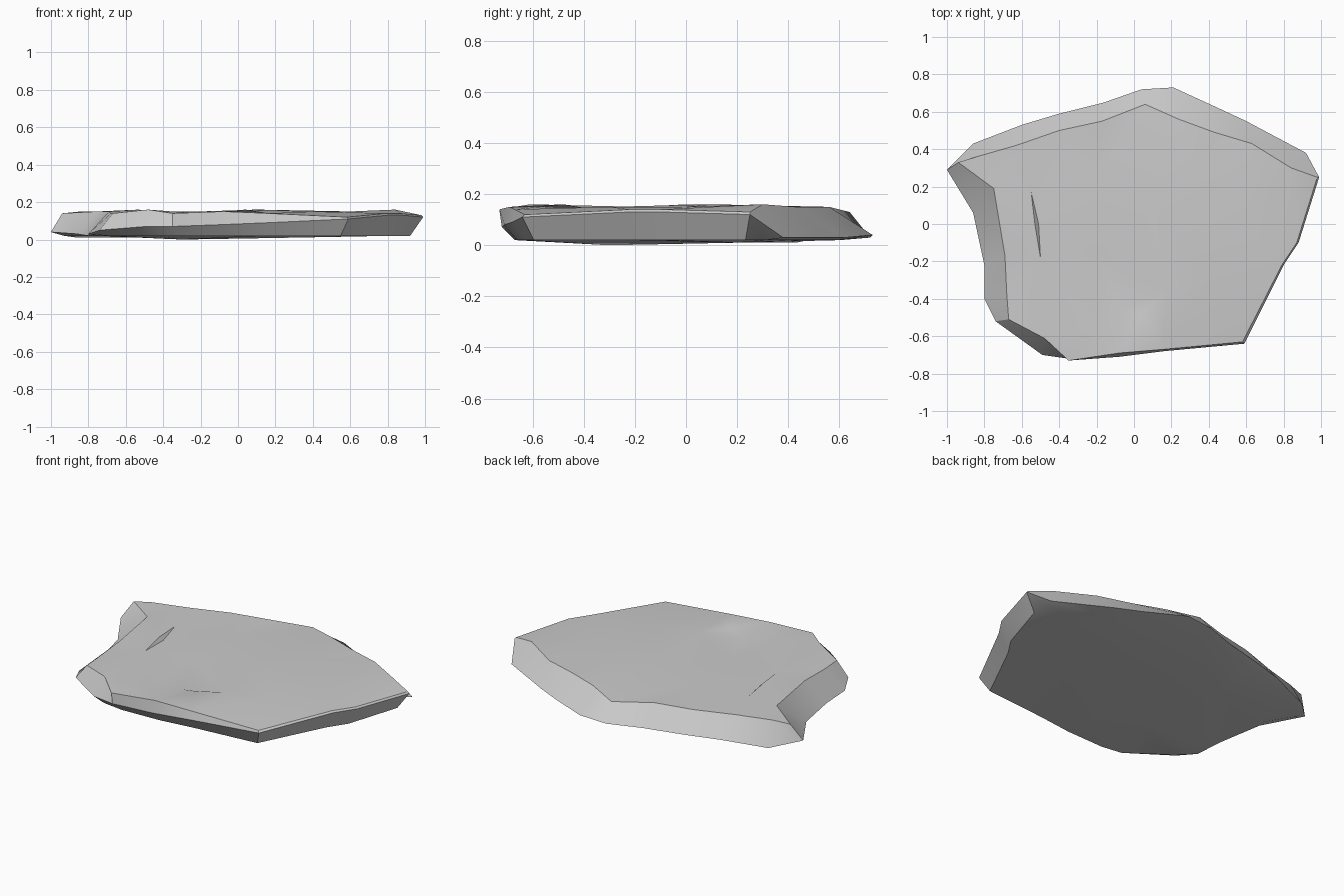
import bpy
import bmesh
import math
from mathutils import Vector
from mathutils.geometry import delaunay_2d_cdt

if "Cube" in bpy.data.objects:
    bpy.data.objects.remove(bpy.data.objects["Cube"], do_unlink=True)

# Plain stone colour
stone = bpy.data.materials.new("stone grey")
stone.use_nodes = True
colour = (0.6, 0.6, 0.6, 1)
stone.diffuse_color = colour
stone.node_tree.nodes["Principled BSDF"].inputs["Base Color"].default_value = colour

# Slab rim in hundredths: widest outline x, y, z, then upper edge x, y, z
RIM = [
    (-100, 29, 4, -94, 33, 14), (-86, 43, 1, -84, 36, 15),
    (-60, 53, 3, -63, 42, 15), (-40, 59, 3, -40, 50, 15),
    (-16, 65, 3, -17, 55, 15), (4, 72, 3, 6, 64, 13),
    (21, 73, 4, 24, 56, 15), (45, 62, 3, 43, 49, 15),
    (60, 55, 3, 63, 43, 15), (92, 38, 3, 84, 30, 16),
    (99, 25, 12, 98, 25, 13), (88, -10, 13, 87, -10, 14),
    (80, -22, 13, 79, -22, 14), (59, -64, 11, 58, -63, 12),
    (16, -68, 9, 16, -67, 14), (-8, -71, 8, -8, -69, 15),
    (-35, -72, 7, -35, -73, 14), (-49, -70, 7, -48, -61, 16),
    (-74, -52, 5, -67, -51, 14), (-80, -40, 3, -68, -38, 14),
    (-80, -22, 2, -69, -17, 15), (-86, 6, 3, -75, 19, 15),
]

# Gentle undulations, a chipped facet and a narrow crack on the upper face
TOP_POINTS = [
    (-22, -57, 14), (-7, -45, 13), (17, -36, 14), (4, -48, 16),
    (-55, 17, 15), (-53, 0, 16), (-51, 0, 14), (-50, -18, 15),
    (-20, 25, 15), (10, 10, 16), (35, 25, 15), (60, 0, 15),
    (40, -30, 15), (-20, -15, 15),
]
BOTTOM_POINTS = [(-45, 20, 1), (30, 20, 1), (30, -25, 2), (-30, -30, 0)]


def add_vertex(bm, point):
    return bm.verts.new(Vector(point) / 100)


def cap(bm, rim, points):
    """Close a rim with triangles passing through the inner points."""
    verts = rim + [add_vertex(bm, p) for p in points]
    flat = [v.co.to_2d() for v in verts]
    outline = list(range(len(rim)))
    result = delaunay_2d_cdt(flat, [], [outline], 1, 0.00001)
    faces, origins = result[2], result[3]
    for face in faces:
        corners = [verts[origins[i][0]] for i in face]
        bm.faces.new(corners)


def bottom_corner(row):
    """Pull the underside in, with a deeper undercut at the back left."""
    x, y, z = row[:3]
    inset = 0.82 if x > 0 and y > 30 else 0.93
    return (x * inset, y * inset, min(z, 2))


def bridge(bm, lower, upper):
    count = len(lower)
    for i in range(count):
        j = (i + 1) % count
        bm.faces.new((lower[i], lower[j], upper[j], upper[i]))


bm = bmesh.new()
middle = [add_vertex(bm, row[:3]) for row in RIM]
upper = [add_vertex(bm, row[3:]) for row in RIM]
lower = [add_vertex(bm, bottom_corner(row)) for row in RIM]
bridge(bm, lower, middle)
bridge(bm, middle, upper)
cap(bm, upper, TOP_POINTS)
cap(bm, lower, BOTTOM_POINTS)
bmesh.ops.recalc_face_normals(bm, faces=bm.faces)

mesh = bpy.data.meshes.new("stone_slab")
bm.to_mesh(mesh)
bm.free()
mesh.materials.append(stone)
slab = bpy.data.objects.new("stone_slab", mesh)
bpy.context.collection.objects.link(slab)

# Soft shading over the broad faces, crisp chipped edges
bpy.ops.object.select_all(action="DESELECT")
slab.select_set(True)
bpy.context.view_layer.objects.active = slab
bpy.ops.object.shade_smooth_by_angle(angle=math.radians(30))
